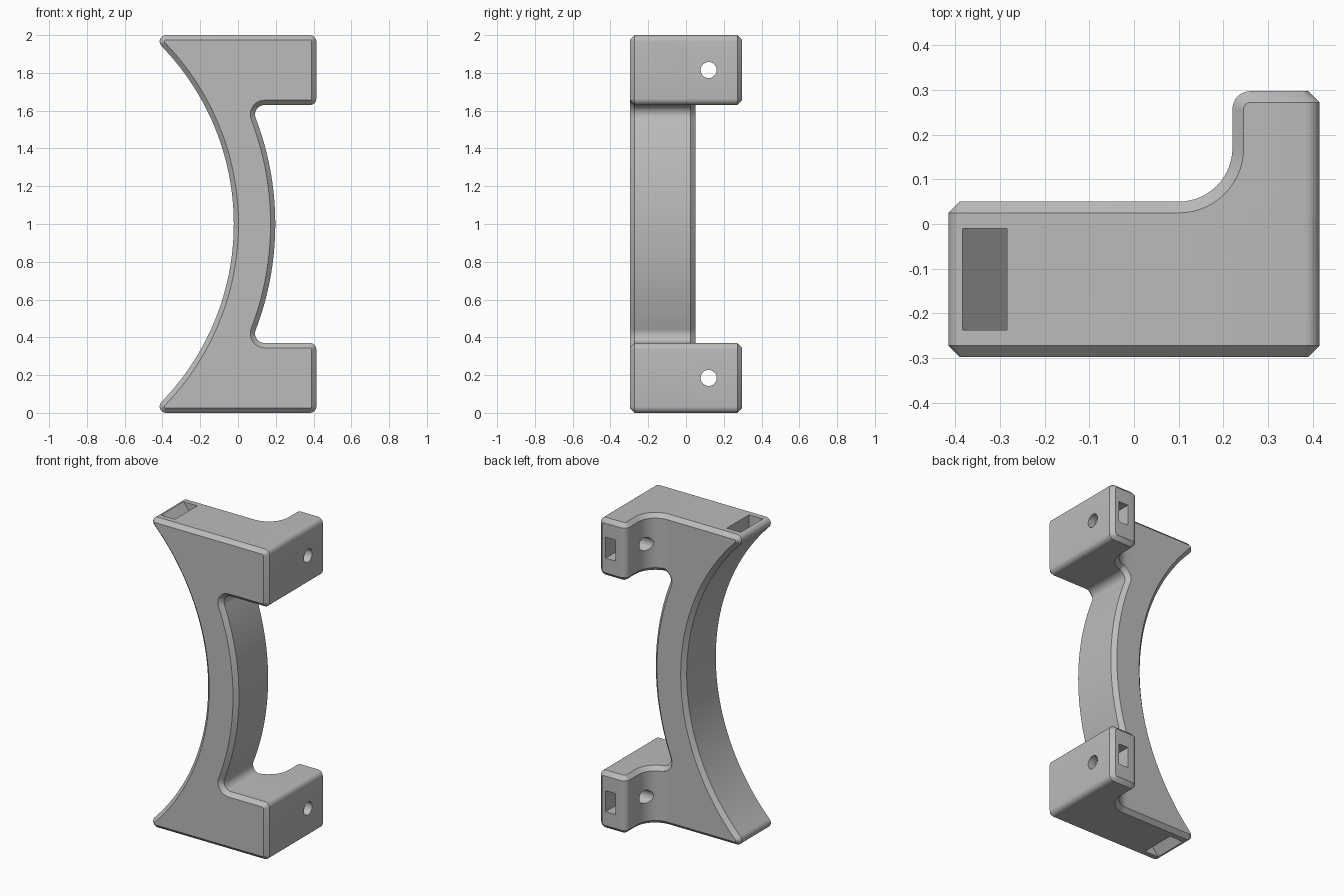
import bpy, bmesh, math
from math import pi, sin, cos, sqrt, atan2

cube = bpy.data.objects.get("Cube")
if cube:
    bpy.data.objects.remove(cube)

R = 0.034        # rounded outer corners
C = 0.0252       # chamfer width
BACK = 0.297     # half depth
CORNER_X = 0.381
LUG_Z = (1.63, 2.0)

grey = bpy.data.materials.new("mid grey")
grey.use_nodes = True
grey.diffuse_color = (0.5, 0.5, 0.5, 1)
bsdf = next(n for n in grey.node_tree.nodes if n.type == "BSDF_PRINCIPLED")
bsdf.inputs["Base Color"].default_value = (0.5, 0.5, 0.5, 1)


def arc(cx, cy, r, a0, a1, n):
    return [(cx + r * cos(a0 + (a1 - a0) * i / n),
             cy + r * sin(a0 + (a1 - a0) * i / n)) for i in range(n + 1)]


def loft(name, rings):
    """Closed solid through rings holding equal numbers of points."""
    bm = bmesh.new()
    loops = [[bm.verts.new(p) for p in ring] for ring in rings]
    n = len(loops[0])
    for a, b in zip(loops, loops[1:]):
        for i in range(n):
            j = (i + 1) % n
            bm.faces.new((a[i], a[j], b[j], b[i]))
    bm.faces.new(loops[0])
    bm.faces.new(loops[-1])
    bmesh.ops.recalc_face_normals(bm, faces=bm.faces)
    mesh = bpy.data.meshes.new(name)
    bm.to_mesh(mesh)
    bm.free()
    mesh.materials.append(grey)
    obj = bpy.data.objects.new(name, mesh)
    bpy.context.collection.objects.link(obj)
    return obj


def combine(target, tool, operation):
    mod = target.modifiers.new(operation, "BOOLEAN")
    mod.operation = operation
    mod.solver = "EXACT"
    mod.object = tool
    bpy.context.view_layer.objects.active = target
    bpy.ops.object.modifier_apply(modifier=mod.name)
    bpy.data.objects.remove(tool)


def flip(z, side):
    return z if side > 0 else 2 - z


# Handle outline in x and z, shrunk by d: upper half, then its mirror image
def outline(d):
    bow_x = -1.373
    top = LUG_Z[1] - R
    a1 = atan2(0.58, 0.14 - bow_x)
    a2 = atan2(top - 1, -CORNER_X - bow_x)
    half = arc(bow_x, 1, 1.5704 - d, 0, a1, 20)
    half += arc(0.14, 1.58, 0.05 + d, a1 + pi, pi / 2, 10)
    half += arc(CORNER_X, LUG_Z[0] + R, R - d, -pi / 2, 0, 6)
    half += arc(CORNER_X, top, R - d, 0, pi / 2, 6)
    half += arc(-CORNER_X, top, R - d, pi / 2, pi + a2, 10)
    half += arc(bow_x, 1, 1.3506 + d, a2, 0, 32)
    return half + [(x, 2 - z) for x, z in reversed(half[1:-1])]


layers = [(-BACK, C), (-BACK + C, 0), (0.05 - C, 0), (0.05, C)]
handle = loft("handle", [[(x, y, z) for x, z in outline(d)] for y, d in layers])


# Lug section in x and y at distance h from its top or bottom face
def lug_section(h):
    d = max(0, C - h)
    k = R - h
    side_x = CORNER_X + sqrt(max(0, R * R - k * k))
    end_x = CORNER_X + sqrt(max(0, (R - C) ** 2 - k * k))
    pts = [(0.05, 0), (0.05, 0.05 - d)]
    pts += arc(0.1, 0.17, 0.12 + d, -pi / 2, 0, 14)
    pts += arc(0.26, BACK - 0.04, 0.04 - d, pi, pi / 2, 8)
    return pts + [(end_x, BACK - d), (side_x, BACK - C), (side_x, 0)]


steps = [R * (1 - cos(pi / 12 * i)) for i in range(7)]
heights = [(LUG_Z[0] + h, h) for h in steps]
heights += [(LUG_Z[1] - h, h) for h in reversed(steps)]
for side in (1, -1):
    lug = loft("lug", [[(x, y, flip(z, side)) for x, y in lug_section(h)]
                       for z, h in heights])
    combine(handle, lug, "UNION")

for side in (1, -1):
    # Pin hole through the lug
    ring = arc(0.12, flip(1.815, side), 0.0425, 0, 2 * pi, 32)[:-1]
    pin = loft("pin_cutter", [[(x, y, z) for y, z in ring] for x in (0, 0.6)])
    combine(handle, pin, "DIFFERENCE")

    # Rectangular slot in the lug end
    rect = [(0.295, 1.75), (0.365, 1.75), (0.365, 1.885), (0.295, 1.885)]
    slot = loft("slot_cutter", [[(x, y, flip(z, side)) for x, z in rect]
                                for y in (0.06, 0.4)])
    combine(handle, slot, "DIFFERENCE")

    # Wedge pocket with a sloping floor near the pointed tip
    wedge = [(-0.383, 2), (-0.284, 1.88), (-0.284, 2.1), (-0.383, 2.1)]
    pocket = loft("pocket_cutter", [[(x, y, flip(z, side)) for x, z in wedge]
                                    for y in (-0.237, -0.01)])
    combine(handle, pocket, "DIFFERENCE")

bpy.ops.object.select_all(action="DESELECT")
handle.select_set(True)
bpy.context.view_layer.objects.active = handle
bpy.ops.object.shade_smooth_by_angle(angle=math.radians(30))
